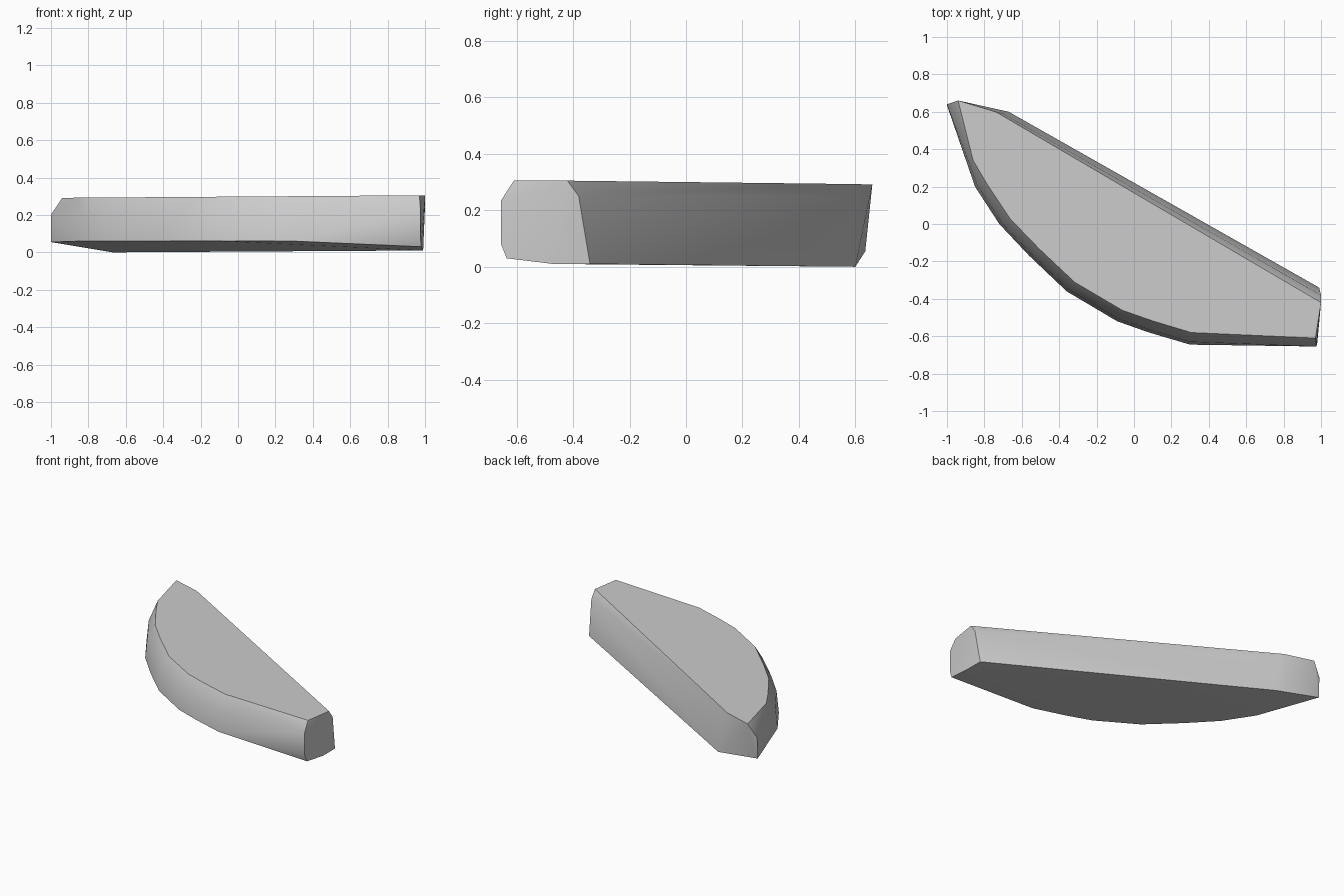
import bpy, bmesh, math
from mathutils import Vector

cube = bpy.data.objects.get("Cube")
if cube:
    bpy.data.objects.remove(cube)

# Plain grey stone colour
grey = bpy.data.materials.new("grey")
grey.use_nodes = True
colour = (0.6, 0.6, 0.6, 1)
grey.diffuse_color = colour
grey.node_tree.nodes["Principled BSDF"].inputs["Base Color"].default_value = colour


def top_height(x):
    return 0.298 + 0.007 * x


points = []

# Curved front rim: a low edge, an upper edge and the inset top edge
arc = [(-0.85, 0.2), (-0.72, 0), (-0.56, -0.17), (-0.36, -0.36),
       (-0.09, -0.52), (0.08, -0.58), (0.3, -0.645)]
hub = Vector((0.4, 0.5))
for x, y in arc:
    rim = Vector((x, y))
    inward = (hub - rim).normalized()
    points.append((x, y, 0.06))
    upper = rim + inward * 0.015
    points.append((upper.x, upper.y, 0.21))
    top = rim + inward * 0.065
    points.append((top.x, top.y, top_height(top.x)))

# Cut face at the wide end
points += [(0.975, -0.655, 0.08), (0.975, -0.655, 0.235),
           (0.97, -0.61, top_height(0.97)), (0.98, -0.635, 0.03),
           (0.99, -0.47, 0.01), (0.99, -0.34, 0.01),
           (1, -0.38, 0.25), (1, -0.42, top_height(1))]

# Narrow tip
points += [(-1, 0.635, 0.055), (-1, 0.64, 0.2), (-0.94, 0.66, top_height(-0.94)),
           (-0.86, 0.34, top_height(-0.86))]

# Far end of the straight back, with its bevelled upper edge
points += [(-0.67, 0.6, 0), (-0.7, 0.59, 0.25), (-0.74, 0.6, top_height(-0.74))]

# Wrap the edges into one solid slab
bm = bmesh.new()
for p in points:
    bm.verts.new(p)
hull = bmesh.ops.convex_hull(bm, input=bm.verts[:])
loose = {v for v in hull["geom_interior"] + hull["geom_unused"]
         if isinstance(v, bmesh.types.BMVert) and not v.link_faces}
bmesh.ops.delete(bm, geom=list(loose), context="VERTS")
bmesh.ops.dissolve_limit(bm, angle_limit=math.radians(2),
                         verts=bm.verts[:], edges=bm.edges[:])
bmesh.ops.recalc_face_normals(bm, faces=bm.faces[:])
mesh = bpy.data.meshes.new("half_moon_slab")
bm.to_mesh(mesh)
bm.free()
mesh.materials.append(grey)

slab = bpy.data.objects.new("half_moon_slab", mesh)
bpy.context.collection.objects.link(slab)
bpy.ops.object.select_all(action="DESELECT")
slab.select_set(True)
bpy.context.view_layer.objects.active = slab
bpy.ops.object.shade_smooth_by_angle(angle=math.radians(38))
